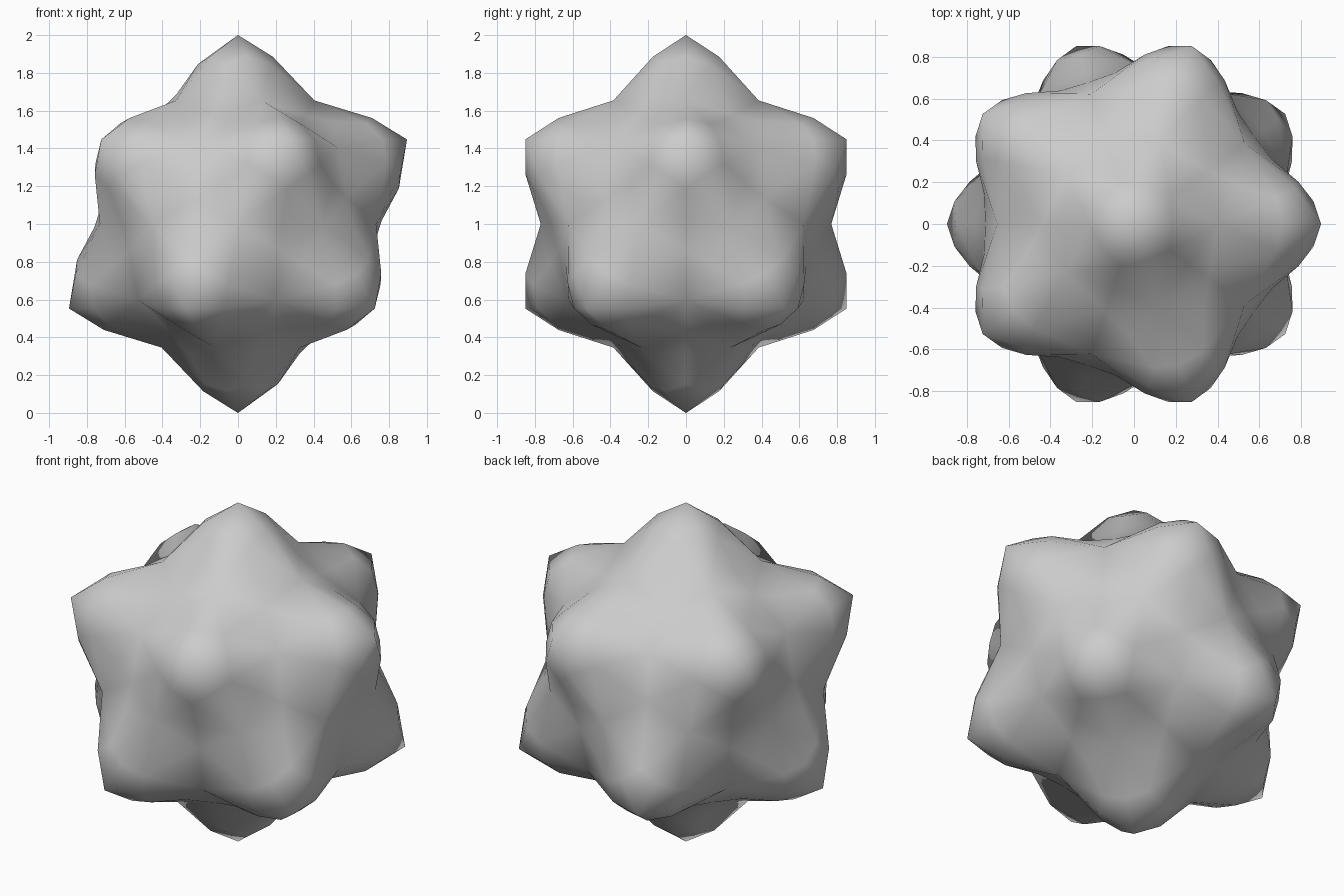
import bpy, bmesh

if "Cube" in bpy.data.objects:
    bpy.data.objects.remove(bpy.data.objects["Cube"])

# Bumpy ball: 80-face icosphere whose twelve five-sided corners are pulled outward
bpy.ops.mesh.primitive_ico_sphere_add(subdivisions=2, radius=1.0, location=(0, 0, 1))
ball = bpy.context.object
ball.name = "bumpy_ball"

SPIKE = 1.31   # cage radius at the bumps
VALLEY = 0.76  # cage radius between the bumps

bm = bmesh.new()
bm.from_mesh(ball.data)
for v in bm.verts:
    v.co = v.co.normalized() * (SPIKE if len(v.link_edges) == 5 else VALLEY)
bm.to_mesh(ball.data)
bm.free()

# Soften the cage with one level of subdivision
sub = ball.modifiers.new("soften", 'SUBSURF')
sub.levels = sub.render_levels = 1
bpy.ops.object.shade_smooth()
